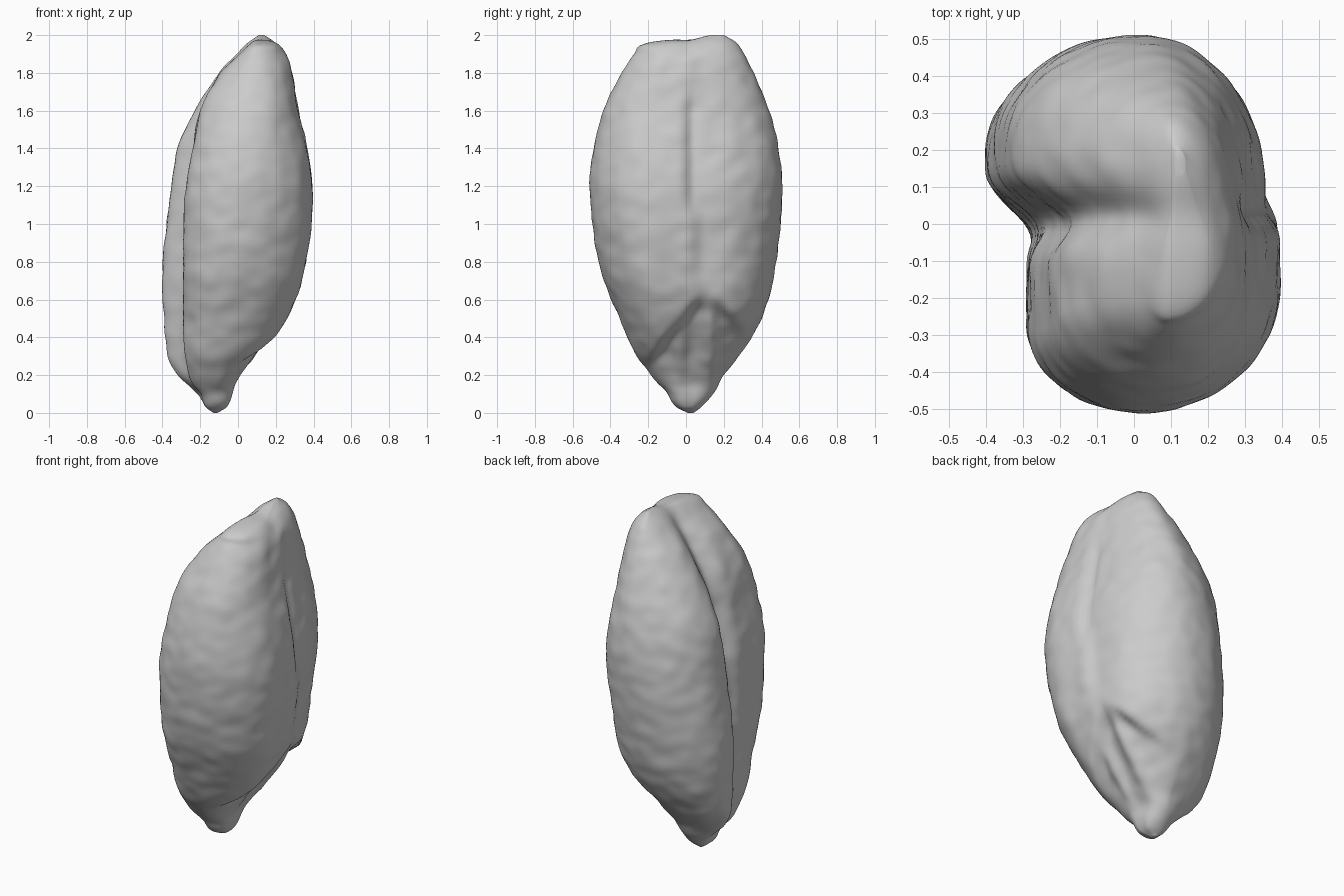
import bpy
import bmesh
from math import sin, cos, pi, exp, sqrt
from mathutils import Vector, noise

cube = bpy.data.objects.get("Cube")
if cube:
    bpy.data.objects.remove(cube, do_unlink=True)

# Grain outline by height: z, front lobe left edge, back lobe left edge,
# right edge, front edge, back edge
OUTLINE = [
    (0.0, -.13, -.13, -.11, .01, .04),
    (.03, -.17, -.17, -.06, -.05, .08),
    (.1, -.20, -.21, -.03, -.10, .14),
    (.15, -.24, -.27, -.01, -.14, .17),
    (.2, -.26, -.32, .03, -.18, .20),
    (.3, -.28, -.37, .12, -.26, .28),
    (.5, -.29, -.39, .26, -.35, .40),
    (.75, -.29, -.40, .35, -.45, .47),
    (1.15, -.28, -.36, .395, -.51, .51),
    (1.4, -.24, -.32, .365, -.49, .49),
    (1.6, -.20, -.23, .32, -.44, .44),
    (1.8, -.09, -.10, .285, -.34, .36),
    (1.9, .01, -.01, .26, -.27, .31),
    (1.96, .07, .05, .21, -.20, .27),
    (2.0, .12, .11, .14, .13, .20),
]
# Share of each quarter's depth that stays flat before it rounds off:
# back right, back left, front left, front right
FLATS = (.2, .4, .55, .35)
RINGS, QUARTER = 130, 40


def smoothstep(low, high, value):
    t = min(max((value - low) / (high - low), 0), 1)
    return t * t * (3 - 2 * t)


def bell(value, centre, width):
    return exp(-((value - centre) / width) ** 2)


def slope(i, column):
    a, b = OUTLINE[max(i - 1, 0)], OUTLINE[min(i + 1, len(OUTLINE) - 1)]
    return (b[column] - a[column]) / (b[0] - a[0])


def outline_at(z):
    """Smoothly interpolate the outline rows."""
    i = 0
    while i < len(OUTLINE) - 2 and z > OUTLINE[i + 1][0]:
        i += 1
    a, b = OUTLINE[i], OUTLINE[i + 1]
    h = b[0] - a[0]
    t = (z - a[0]) / h
    s = t * t * (3 - 2 * t)
    return [a[k] + (b[k] - a[k]) * s
            + h * t * (1 - t) * ((1 - t) * slope(i, k) - t * slope(i + 1, k))
            for k in range(1, 6)]


def section(k):
    """Unit section point: a flat side, then a quarter ellipse."""
    quarter, step = divmod(k, QUARTER)
    f = step / QUARTER
    if quarter % 2:
        f = 1 - f
    flat = FLATS[quarter]
    share = flat / (flat + 1.2)
    if f < share:
        c, s = 1, flat * f / share
    else:
        turn = (f - share) / (1 - share) * pi / 2
        c, s = cos(turn), flat + (1 - flat) * sin(turn)
    return (c if quarter in (0, 3) else -c), (s if quarter < 2 else -s)


def surface_point(z, k):
    front_left, back_left, right, front, back = outline_at(z)
    c, s = section(k)

    # Basic rounded section
    y = (front + back) / 2 + s * (back - front) / 2
    crease_y = .03 * z - .03
    left = front_left + (back_left - front_left) * smoothstep(
        crease_y - .04, crease_y + .15, y)
    mid_x = min(max(.12 * z - .13, left + .01), right - .01)
    width = right - left
    x = mid_x + c * ((right - mid_x) if c > 0 else (mid_x - left))

    if c < 0:
        # Crease between the lobes on the left, deeper towards the top
        fade = smoothstep(.12, .4, z) * smoothstep(2, 1.75, z)
        depth = .02 + .05 * smoothstep(.6, 1.4, z)
        x += depth * fade * bell(y, crease_y, .065) * min(1, -2 * c)
    else:
        # Narrow furrow high on the right, with the back lobe set slightly in
        furrow = smoothstep(1, 1.2, z) * smoothstep(1.8, 1.5, z)
        x -= .035 * furrow * bell(y, .03, .035) * c
        x -= .055 * smoothstep(0, .1, y) * smoothstep(.5, .9, z) * width * c

        # Arched germ hollow low on the right, with a raised embryo inside
        arch = .72 - 1.3 * sqrt((y - .11) ** 2 + .0036)
        hollow = smoothstep(0, .09, arch - z) * smoothstep(.06, .38, z)
        x -= .07 * hollow * c
        x += .04 * hollow * c * (bell(y, .13, .05) + .7 * bell(y, -.03, .04))

    # Shallow notch across the tip
    dip = .015 * bell(y, .02, .06) * smoothstep(1.85, 1.95, z)
    return Vector((x, y, z - dip))


# Loft the rings, packing them tighter towards both ends
bm = bmesh.new()
rings = []
for r in range(RINGS + 1):
    height = 1 - cos(pi * r / RINGS)
    rings.append([bm.verts.new(surface_point(height, k))
                  for k in range(4 * QUARTER)])
for low, high in zip(rings, rings[1:]):
    for k in range(4 * QUARTER):
        n = (k + 1) % (4 * QUARTER)
        bm.faces.new((low[k], low[n], high[n], high[k]))
bm.faces.new(rings[0][::-1])
bm.faces.new(rings[-1])
for _ in range(2):
    bmesh.ops.smooth_vert(bm, verts=bm.verts, factor=0.5,
                          use_axis_x=True, use_axis_y=True, use_axis_z=True)
bm.normal_update()

# Fine lumps and wrinkles on the husk
for v in bm.verts:
    p = v.co
    lumps = noise.noise(Vector((p.x * 10, p.y * 10, p.z * 13)))
    waves = noise.noise(Vector((p.x * 4, p.y * 4, p.z * 5)) + Vector((7, 3, 1)))
    fade = smoothstep(0, .1, p.z) * smoothstep(2, 1.9, p.z)
    v.co = p + v.normal * fade * (.006 * lumps + .004 * waves)

mesh = bpy.data.meshes.new("grain_kernel")
bm.to_mesh(mesh)
bm.free()
kernel = bpy.data.objects.new("grain_kernel", mesh)
bpy.context.collection.objects.link(kernel)

# Plain grey husk
grey = (.6, .6, .6, 1)
material = bpy.data.materials.new("husk_grey")
material.use_nodes = True
material.diffuse_color = grey
material.node_tree.nodes["Principled BSDF"].inputs["Base Color"].default_value = grey
mesh.materials.append(material)
for face in mesh.polygons:
    face.use_smooth = True
